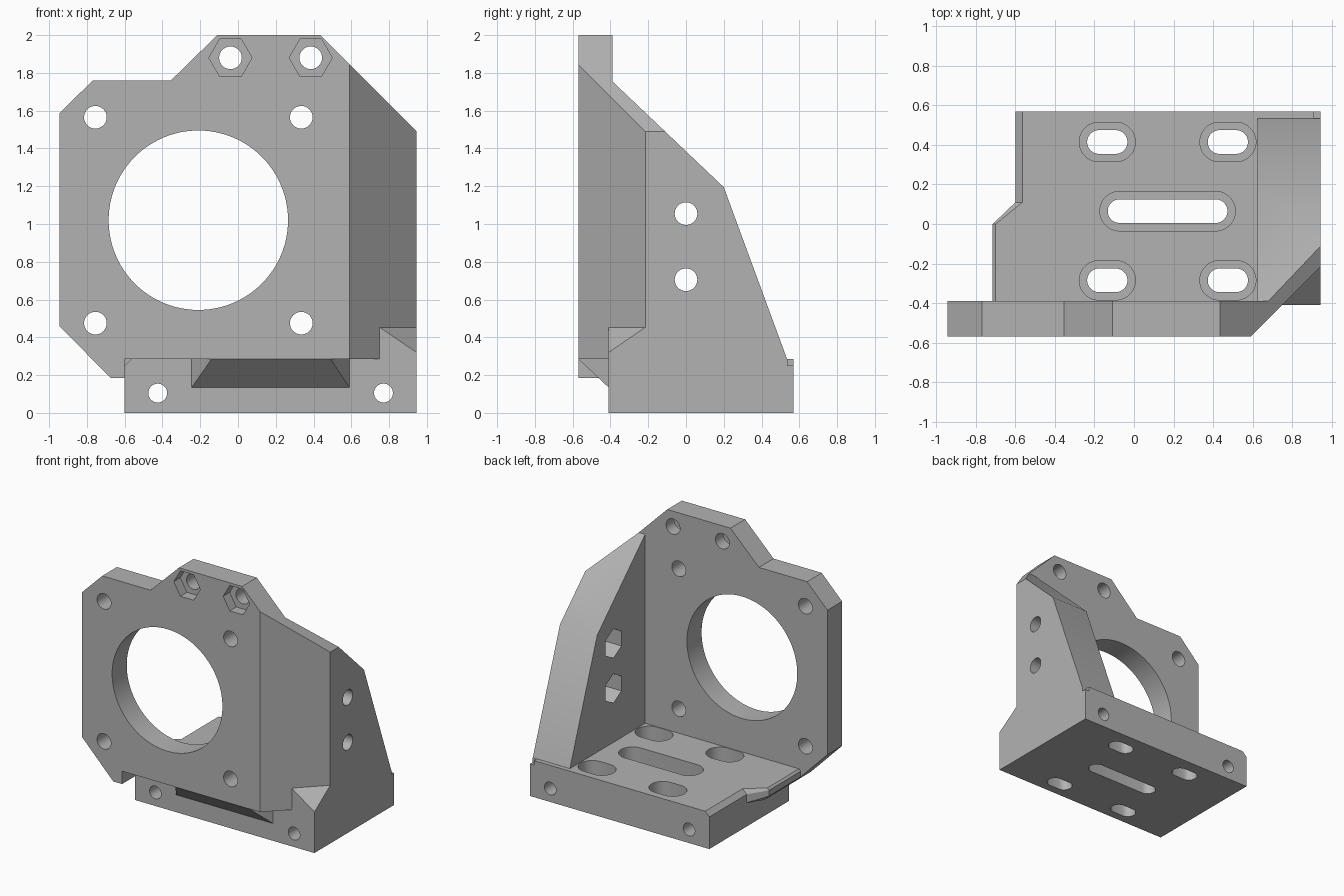
import bpy, bmesh
from math import pi, sin, cos
from mathutils import Vector

if "Cube" in bpy.data.objects:
    bpy.data.objects.remove(bpy.data.objects["Cube"], do_unlink=True)

grey = bpy.data.materials.new("plain grey")
grey.use_nodes = True
COLOUR = (0.45, 0.45, 0.45, 1)
grey.diffuse_color = COLOUR
grey.node_tree.nodes["Principled BSDF"].inputs["Base Color"].default_value = COLOUR


def finish(name, bm):
    bmesh.ops.recalc_face_normals(bm, faces=bm.faces)
    mesh = bpy.data.meshes.new(name)
    bm.to_mesh(mesh)
    bm.free()
    mesh.materials.append(grey)
    ob = bpy.data.objects.new(name, mesh)
    bpy.context.collection.objects.link(ob)
    return ob


def prism(name, points, axis, start, end, clips=()):
    """Extrude a 2D profile along an axis, then trim it with planes."""
    place = {"x": lambda p, t: (t, p[0], p[1]),
             "y": lambda p, t: (p[0], t, p[1]),
             "z": lambda p, t: (p[0], p[1], t)}[axis]
    bm = bmesh.new()
    face = bm.faces.new([bm.verts.new(place(p, start)) for p in points])
    ext = bmesh.ops.extrude_face_region(bm, geom=[face])["geom"]
    shift = Vector(place((0, 0), end - start))
    bmesh.ops.translate(bm, vec=shift, verts=[v for v in ext if isinstance(v, bmesh.types.BMVert)])
    for co, no in clips:
        cut = bmesh.ops.bisect_plane(bm, geom=bm.verts[:] + bm.edges[:] + bm.faces[:], dist=1e-5,
                                     plane_co=co, plane_no=no, clear_outer=True)["geom_cut"]
        edges = [e for e in cut if isinstance(e, bmesh.types.BMEdge)]
        if edges:
            bmesh.ops.contextual_create(bm, geom=edges)
    return finish(name, bm)


def hull(name, points):
    bm = bmesh.new()
    for p in points:
        bm.verts.new(p)
    bmesh.ops.convex_hull(bm, input=bm.verts)
    bmesh.ops.dissolve_limit(bm, angle_limit=0.01, verts=bm.verts, edges=bm.edges)
    return finish(name, bm)


def ring(cx, cy, r, n=32, turn=0.0, half=0.0):
    """Circle, polygon, or (with half > 0) a slot stretched along its first axis."""
    pts = []
    for i in range(n):
        a = 2 * pi * (i + (0.5 if half else 0)) / n + turn
        side = half if cos(a) > 0 else -half
        pts.append((cx + side + r * cos(a), cy + r * sin(a)))
    return pts


def combine(target, other, operation):
    mod = target.modifiers.new("join", "BOOLEAN")
    mod.object, mod.operation, mod.solver = other, operation, "EXACT"
    bpy.context.view_layer.objects.active = target
    bpy.ops.object.modifier_apply(modifier=mod.name)
    bpy.data.objects.remove(other, do_unlink=True)


FLOOR = 0.285
diagonal = ((0.59, -0.57, 0), (1, -1, 0))
shoulder = ((0.435, 0, 2), (1, 0, 1))

# Base block with a bevelled left edge
bracket = prism("motor_bracket", [(-0.6, 0), (0.945, 0), (0.945, FLOOR), (-0.565, FLOOR), (-0.6, 0.25)],
                "y", -0.41, 0.57)

# Upright mounting plate
plate = prism("plate", [(-0.6, FLOOR), (-0.6, 0.185), (-0.675, 0.185), (-0.945, 0.46), (-0.945, 1.585),
                        (-0.77, 1.76), (-0.355, 1.76), (-0.11, 2), (0.435, 2), (0.75, 1.685),
                        (0.75, FLOOR)], "y", -0.57, -0.39, [diagonal])

# Side wall with sloped back edge
wall = prism("wall", [(-0.57, FLOOR), (-0.57, 1.926), (0.2, 1.195), (0.535, FLOOR)],
             "x", 0.625, 0.945, [diagonal, shoulder])

# Sloped fill at the front corner
corner = hull("corner", [(0.74, -0.41, 0), (0.945, -0.41, 0), (0.945, -0.2, 0),
                         (0.74, -0.41, 0.46), (0.945, -0.205, 0.46), (0.945, -0.41, 0.32)])

# Support wedge below the plate
wedge = hull("wedge", [(x, -0.41 + d, z) for x in (-0.245, 0.59) for z in (0.135, FLOOR) for d in (0, 0.02)]
             + [(x, -0.57, FLOOR) for x in (-0.14, 0.49)])

# Ledge joining the plate overhang to the base
section = [(-0.58, 0.185), (-0.675, 0.185), (-0.715, 0.225), (-0.715, 0.27), (-0.7, FLOOR), (-0.565, FLOOR)]
ledge = hull("ledge", [(x, y, z) for x, z in section for y in (-0.4, 0)]
             + [(-0.6, 0.11, 0.185), (-0.6, 0.11, 0.25), (-0.565, 0.11, FLOOR), (-0.565, 0.11, 0.185)])

for part in (plate, wall, corner, wedge, ledge):
    combine(bracket, part, "UNION")


def drill(points, axis, start, end):
    combine(bracket, prism("cutter", points, axis, start, end), "DIFFERENCE")


# Large opening and mounting holes in the plate
drill(ring(-0.21, 1.02, 0.475, 96), "y", -0.7, -0.3)
for x in (-0.755, 0.335):
    for z in (0.475, 1.565):
        drill(ring(x, z, 0.06), "y", -0.7, -0.3)

# Top holes with hexagonal nut pockets
for x in (-0.04, 0.385):
    drill(ring(x, 1.88, 0.06), "y", -0.7, -0.3)
    drill(ring(x, 1.88, 0.114, 6), "y", -0.7, -0.49)

# Side wall holes with nut pockets on the inner face
for z in (0.705, 1.055):
    drill(ring(0, z, 0.06), "x", 0.5, 1.1)
    drill(ring(0, z, 0.114, 6, pi / 2), "x", 0.5, 0.8)

# Long screw holes through the base
for x in (-0.425, 0.77):
    drill(ring(x, 0.105, 0.05), "y", -0.6, 0.7)

# Recessed slots in the base
slots = [(x, y, 0.042) for x in (-0.135, 0.475) for y in (-0.285, 0.415)] + [(0.17, 0.065, 0.243)]
for x, y, half in slots:
    drill(ring(x, y, 0.06, half=half), "z", -0.1, 0.5)
    drill(ring(x, y, 0.1, half=half), "z", 0.1, 0.32)

# Small notch at the rear corner
drill([(0.91, 0.537), (1, 0.537), (1, 0.6), (0.91, 0.6)], "z", 0.25, 0.4)

bpy.ops.object.select_all(action="DESELECT")
bracket.select_set(True)
bpy.context.view_layer.objects.active = bracket
bpy.ops.object.shade_smooth_by_angle(angle=0.5)
